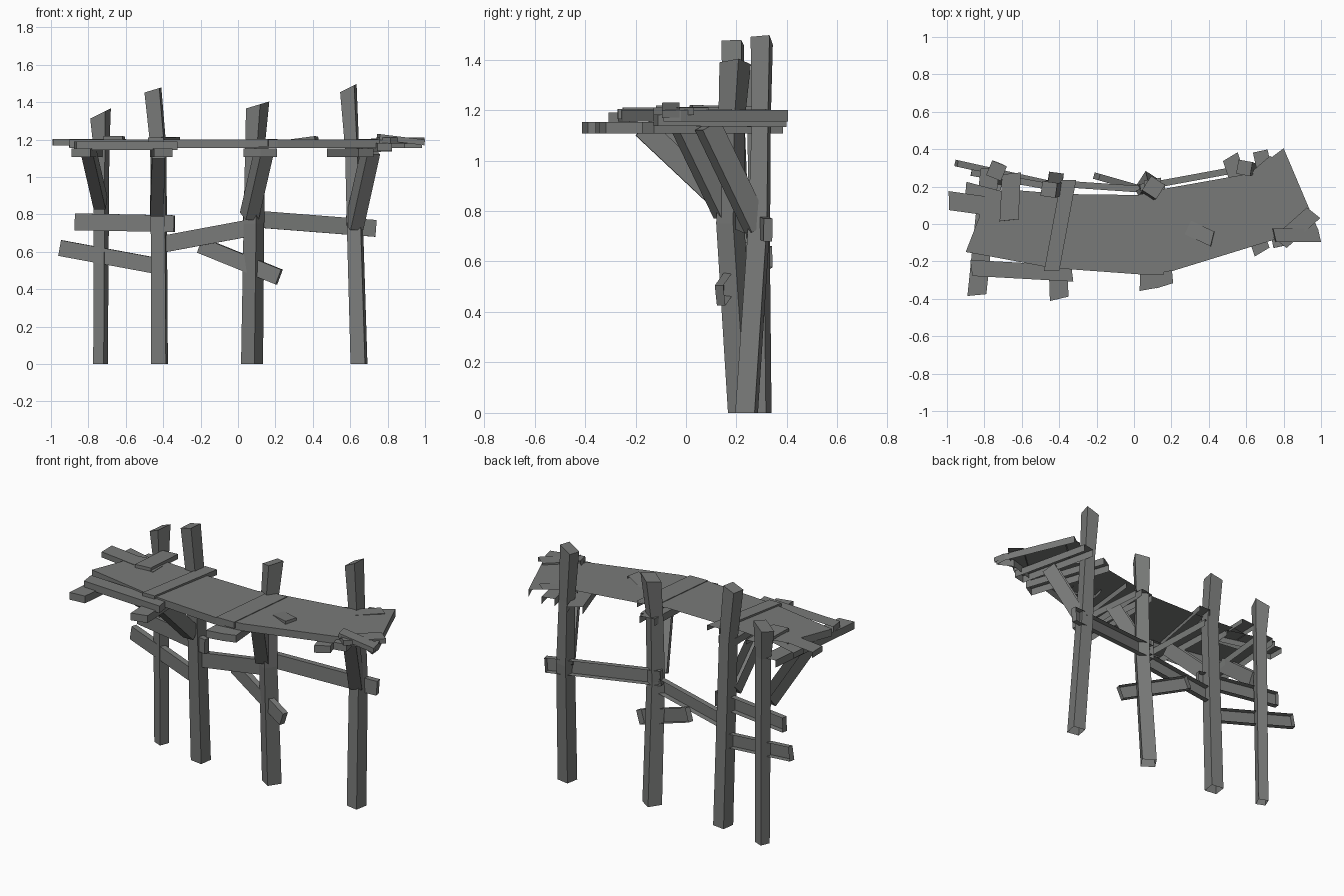
import bpy
import bmesh
import math
from mathutils import Vector

cube = bpy.data.objects.get("Cube")
if cube:
    bpy.data.objects.remove(cube, do_unlink=True)

wood = bpy.data.materials.new("grey_wood")
wood.use_nodes = True
GREY = (0.19, 0.195, 0.19, 1)
wood.diffuse_color = GREY
wood.node_tree.nodes["Principled BSDF"].inputs["Base Color"].default_value = GREY

BACK, DOWN, BACK_UP = Vector((0, 1, 0)), Vector((0, 0, -1)), Vector((0, .7, .7))


def loft(name, rings, open_sides=()):
    """Solid through equal-length rings, left open towards open_sides."""
    bm = bmesh.new()
    loops = [[bm.verts.new(p) for p in ring] for ring in rings]
    n = len(loops[0])
    for low, high in zip(loops, loops[1:]):
        for i in range(n):
            j = (i + 1) % n
            bm.faces.new((low[i], low[j], high[j], high[i]))
    bm.faces.new(loops[0][::-1])
    bm.faces.new(loops[-1])
    bmesh.ops.recalc_face_normals(bm, faces=bm.faces)
    bm.normal_update()
    hidden = [f for f in bm.faces if any(f.normal.dot(d) > .75 for d in open_sides)]
    bmesh.ops.delete(bm, geom=hidden, context='FACES')
    mesh = bpy.data.meshes.new(name)
    bm.to_mesh(mesh)
    bm.free()
    mesh.materials.append(wood)
    obj = bpy.data.objects.new(name, mesh)
    bpy.context.collection.objects.link(obj)
    return obj


def beam(name, a, b, width, height, open_sides, skew=0.0):
    """Board from a to b; width lies level, skew slants its ends."""
    a, b = Vector(a), Vector(b)
    along = (b - a).normalized()
    side = along.cross(Vector((0, 0, 1))).normalized()
    up = side.cross(along)
    rings = [[p + side * (u * width / 2) + up * (v * height / 2) + along * (u * skew)
              for u, v in ((-1, -1), (1, -1), (1, 1), (-1, 1))] for p in (a, b)]
    return loft(name, rings, open_sides)


def post(name, sections, yaw, slope):
    """Square post through (x, y, z, size) sections with a slanted top."""
    rings = []
    for k, (x, y, z, size) in enumerate(sections):
        ring = []
        for i in range(4):
            ang = math.radians(yaw + 45 + 90 * i)
            dx = math.cos(ang) * size * 0.707
            dy = math.sin(ang) * size * 0.707
            lift = slope * dx if k == len(sections) - 1 else 0
            ring.append((x + dx, y + dy, z + lift))
        rings.append(ring)
    return loft(name, rings, [DOWN])


# Posts, straight to the deck and kinked above it
post("post_far_right", [(-.735, .30, 0, .06), (-.73, .285, 1.15, .065),
                        (-.735, .285, 1.34, .085)], -22, .5)
post("post_mid_right", [(-.42, .235, 0, .08), (-.425, .19, 1.15, .075),
                        (-.455, .185, 1.465, .08)], -8, .3)
post("post_mid_left", [(.075, .225, 0, .085), (.085, .175, .75, .08),
                       (.09, .18, 1.15, .075), (.105, .195, 1.385, .09)], -33, .3)
post("post_far_left", [(.647, .24, 0, .078), (.625, .29, .75, .075),
                       (.61, .298, 1.15, .065), (.59, .30, 1.475, .076)], -10, .5)

# Deck slab
outline = [(-.90, -.15), (-.84, -.16), (-.44, -.235), (.04, -.27), (.21, -.25),
           (.73, -.09), (.89, -.04), (.985, -.09), (.98, -.02), (.80, .405),
           (.62, .27), (.17, .19), (.02, .155), (-.37, .16), (-.62, .18),
           (-.80, .15), (-.83, .03)]
loft("deck", [[(x, y, z) for x, y in outline] for z in (1.155, 1.2)], [BACK, DOWN])

# Cross joists under the deck
JOISTS = [((-.84, -.38), (-.77, .30), .10), ((-.40, -.40), (-.42, .20), .10),
          ((.075, -.35), (.10, .24), .09), ((.165, -.33), (.12, .20), .09),
          ((.685, -.15), (.515, .36), .09)]
for i, (a, b, w) in enumerate(JOISTS):
    beam(f"joist_{i + 1}", (*a, 1.13), (*b, 1.13), w, .045, [BACK, DOWN], .01)
beam("end_joist", (.785, -.12, 1.16), (.675, .39, 1.155), .08, .045, [BACK, DOWN])

# Diagonal braces from posts to joists
BRACES = [((-.735, .24, .86), (-.80, -.12, 1.14), .065),
          ((-.435, .16, .82), (-.425, -.17, 1.13), .07),
          ((.06, .16, .79), (.14, -.01, 1.14), .075),
          ((.62, .28, .735), (.71, .085, 1.14), .075)]
for i, (a, b, w) in enumerate(BRACES):
    beam(f"brace_{i + 1}", a, b, w, .085, [BACK_UP])

# Side rails between the posts
RAILS = [((-.87, .275, .76), (-.34, .18, .75), .09),
         ((-.95, .325, .62), (-.41, .205, .52), .085),
         ((-.39, .215, .643), (.05, .185, .725), .09),
         ((.03, .195, .78), (.735, .325, .725), .09),
         ((-.20, .255, .635), (.22, .135, .465), .085)]
for i, (a, b, h) in enumerate(RAILS):
    beam(f"rail_{i + 1}", a, b, .035, h, [BACK])

# Loose planks on and around the deck
PLANKS = [((-.44, -.25, 1.193), (-.35, .235, 1.196), .08, .034),
          ((.10, -.27, 1.184), (.15, .18, 1.184), .12, .04),
          ((-.99, .125, 1.185), (-.60, .07, 1.185), .10, .035),
          ((-.87, -.235, 1.167), (-.33, -.265, 1.167), .085, .045),
          ((-.655, .27, 1.20), (-.668, .02, 1.205), .10, .03),
          ((-.90, .18, 1.175), (-.60, .10, 1.175), .09, .035),
          ((.27, -.01, 1.185), (.42, -.08, 1.205), .08, .025),
          ((.61, .21, 1.185), (.76, .34, 1.19), .08, .03),
          ((.78, -.10, 1.195), (.96, .06, 1.195), .09, .03),
          ((.75, -.06, 1.215), (.99, -.06, 1.185), .07, .03)]
for i, (a, b, w, t) in enumerate(PLANKS):
    beam(f"loose_plank_{i + 1}", a, b, w, t, [BACK, DOWN], .008)
